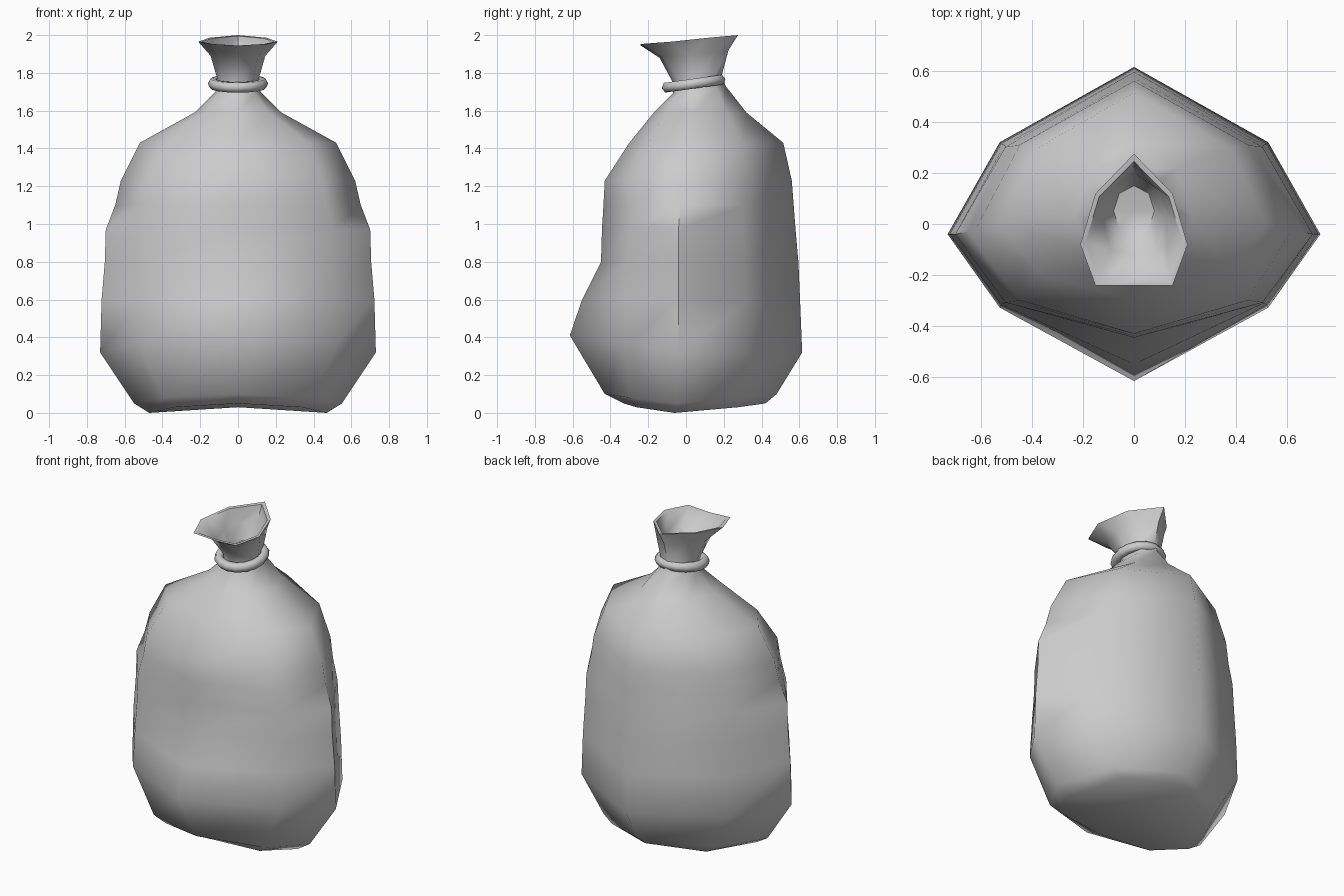
import bpy, bmesh, math

if "Cube" in bpy.data.objects:
    bpy.data.objects.remove(bpy.data.objects["Cube"])

# eight-sided ring: half width, side y/z, front y/z, back y/z, front and back corner fullness
def ring_points(hw, ys, zs, yf, zf, yb, zb, kf, kb):
    half = [(0, yf, zf),
            (hw * .72, ys + (yf - ys) * kf, zs + (zf - zs) * .6),
            (hw, ys, zs),
            (hw * .72, ys + (yb - ys) * kb, zs + (zb - zs) * .6),
            (0, yb, zb)]
    return half + [(-x, y, z) for x, y, z in half[3:0:-1]]


def loft(name, rings, first_center, last_center, angle):
    bm = bmesh.new()
    loops = [[bm.verts.new(p) for p in r] for r in rings]
    n = len(loops[0])
    for a, b in zip(loops, loops[1:]):
        for i in range(n):
            j = (i + 1) % n
            bm.faces.new((a[i], a[j], b[j], b[i]))
    for loop, c in ((loops[0], first_center), (loops[-1], last_center)):
        v = bm.verts.new(c)
        for i in range(n):
            bm.faces.new((loop[i], loop[(i + 1) % n], v))
    bmesh.ops.recalc_face_normals(bm, faces=bm.faces[:])
    me = bpy.data.meshes.new(name)
    bm.to_mesh(me)
    bm.free()
    ob = bpy.data.objects.new(name, me)
    bpy.context.collection.objects.link(ob)
    smooth(ob, angle)
    return ob


def smooth(ob, angle):
    bpy.ops.object.select_all(action='DESELECT')
    ob.select_set(True)
    bpy.context.view_layer.objects.active = ob
    bpy.ops.object.shade_smooth_by_angle(angle=math.radians(angle))


# sack body, from the underside up to the gathered neck
body = [
    (.47, -.06, .00, -.33, .05, .42, .05, .75, .70),
    (.55, -.05, .05, -.43, .10, .48, .10, .65, .62),
    (.73, -.04, .32, -.615, .41, .615, .32, .50, .55),
    (.722, -.04, .60, -.55, .60, .605, .57, .54, .55),
    (.705, -.04, .80, -.45, .80, .595, .80, .66, .55),
    (.70, -.04, .97, -.445, .97, .58, .97, .66, .55),
    (.65, -.03, 1.10, -.437, 1.10, .57, 1.10, .67, .56),
    (.62, -.02, 1.23, -.43, 1.23, .56, 1.23, .68, .57),
    (.52, .00, 1.43, -.30, 1.43, .515, 1.43, .65, .58),
    (.23, .03, 1.59, -.17, 1.59, .32, 1.59, .70, .65),
    (.12, .05, 1.70, -.07, 1.69, .21, 1.73, .70, .70),
    (.11, .05, 1.77, -.07, 1.75, .19, 1.79, .70, .70),
]
# flared mouth, then back down the inside
mouth = [
    (.145, .02, 1.89, -.14, 1.88, .225, 1.92, .90, .65),
    (.21, -.08, 1.965, -.24, 1.945, .275, 2.0, 1.0, .56),
    (.19, -.07, 1.965, -.22, 1.945, .245, 1.995, 1.0, .56),
    (.125, .02, 1.88, -.12, 1.87, .20, 1.90, .90, .65),
    (.08, .05, 1.78, -.04, 1.77, .15, 1.80, .70, .70),
]
loft("sack", [ring_points(*r) for r in body + mouth],
     (0, 0, .03), (0, .05, 1.78), 60)

# cord tied round the neck
bpy.ops.mesh.primitive_torus_add(major_segments=16, minor_segments=6,
                                 major_radius=.137, minor_radius=.03,
                                 location=(0, .04, 1.743),
                                 rotation=(math.radians(8), 0, 0))
tie = bpy.context.object
tie.name = "neck_tie"
tie.scale = (.96, 1.02, 1)
smooth(tie, 80)
